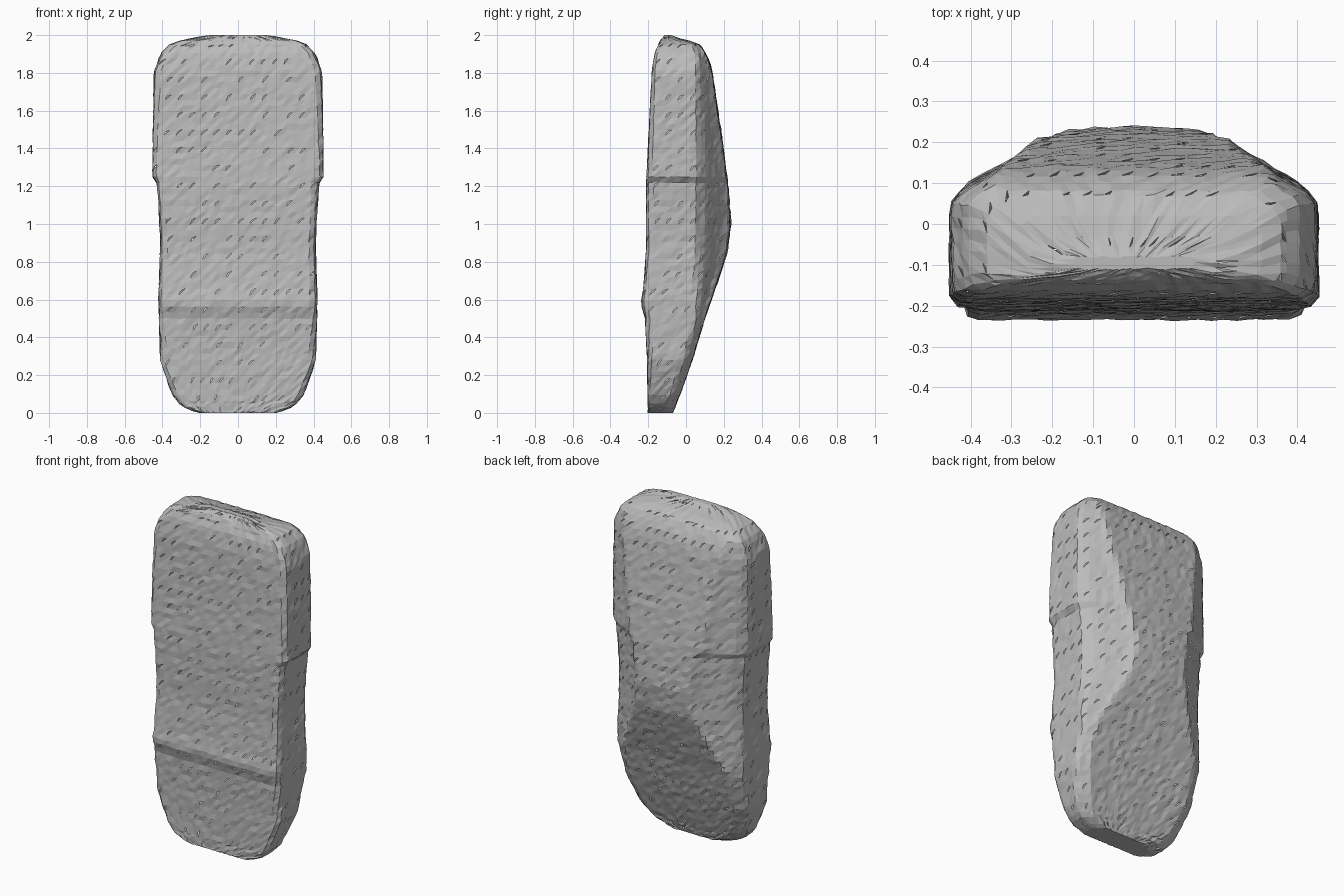
import bpy
import bmesh
import random
from math import hypot

random.seed(4)
cube = bpy.data.objects.get("Cube")
if cube:
    bpy.data.objects.remove(cube)

# Side outlines as (height, value) pairs
HALF_WIDTH = [(0, .2), (.02, .27), (.05, .31), (.1, .35), (.2, .385), (.27, .41),
              (.6, .42), (.9, .41), (1.1, .42), (1.22, .43), (1.25, .452), (1.8, .445),
              (1.9, .41), (1.96, .35), (1.98, .26), (2, .15)]
FRONT = [(0, -.2), (.3, -.205), (.5, -.215), (.58, -.238), (.65, -.225), (.85, -.21),
         (1.2, -.21), (1.8, -.18), (1.9, -.165), (1.97, -.135), (2, -.11)]
BACK = [(0, -.07), (.1, -.03), (.3, .04), (.5, .1), (.7, .17), (.85, .22), (1, .24),
        (1.2, .225), (1.4, .2), (1.8, .14), (1.86, .125), (1.93, .09), (1.96, .06),
        (1.98, -.03), (2, -.08)]
ROWS, COLUMNS = 64, 72


def sample(curve, t):
    """Linear interpolation along a list of pairs."""
    for (a, u), (b, v) in zip(curve, curve[1:]):
        if t <= b:
            return u + (v - u) * (t - a) / (b - a)
    return curve[-1][1]


def section(z):
    """Closed outline at one height: flat front, upright sides, raised back."""
    w, f, b = (sample(c, z) for c in (HALF_WIDTH, FRONT, BACK))
    s = max(min(.05, b - .05), f + .02)
    rise = b - s
    inset = min(1.3 * rise, w * .6)
    half = [(0, f), (w * .94, f), (w, f + .02), (w, s), (w - .22 * inset, s + .32 * rise),
            (w - .8 * inset, s + .74 * rise), (w - inset, b - .04 * rise), (0, b)]
    return half + [(-x, y) for x, y in half[-2:0:-1]] + [half[0]]


def resample(points, count):
    """Evenly spaced points along the closed outline."""
    along = [0]
    for (x, y), (u, v) in zip(points, points[1:]):
        along.append(along[-1] + hypot(u - x, v - y))
    xs = list(zip(along, (p[0] for p in points)))
    ys = list(zip(along, (p[1] for p in points)))
    steps = [along[-1] * i / count for i in range(count)]
    return [(sample(xs, t), sample(ys, t)) for t in steps]


def rough(amount=.003):
    return random.uniform(-amount, amount)


# Heights, packed closer at the rounded ends
heights = [2 * i / ROWS for i in range(ROWS + 1)]
heights = sorted(heights + [.01, .05, 1.95, 1.98, 1.99])

# Shell lofted through the sections
bm = bmesh.new()
rings = []
for z in heights:
    wobble = 0 if z in (0, 2) else 1
    rings.append([bm.verts.new((x + rough(), y + rough(), z + wobble * rough()))
                  for x, y in resample(section(z), COLUMNS)])

# Triangles, leaving out small gaps in regular rows as in a rough scan
for r, (low, high) in enumerate(zip(rings, rings[1:])):
    for c in range(COLUMNS):
        d = (c + 1) % COLUMNS
        bm.faces.new((low[c], low[d], high[d]))
        gap = r % 3 == 1 and c % 2 == 0 and random.random() < .5
        if gap:
            # Narrow slit: most of the triangle stays
            p = bm.verts.new(low[c].co.lerp(high[d].co, .5).lerp(high[c].co, .35))
            bm.faces.new((low[c], p, high[c]))
            bm.faces.new((p, high[d], high[c]))
        else:
            bm.faces.new((low[c], high[d], high[c]))

# End caps
bm.faces.new(rings[0][::-1])
bm.faces.new(rings[-1])
bmesh.ops.triangulate(bm, faces=[f for f in bm.faces if len(f.verts) > 4])

mesh = bpy.data.meshes.new("rough_shell")
bm.to_mesh(mesh)
bm.free()
shell = bpy.data.objects.new("rough_shell", mesh)
bpy.context.collection.objects.link(shell)

# Plain grey
grey = bpy.data.materials.new("plain_grey")
grey.use_nodes = True
colour = (.5, .5, .5, 1)
grey.diffuse_color = colour
grey.node_tree.nodes["Principled BSDF"].inputs["Base Color"].default_value = colour
mesh.materials.append(grey)
